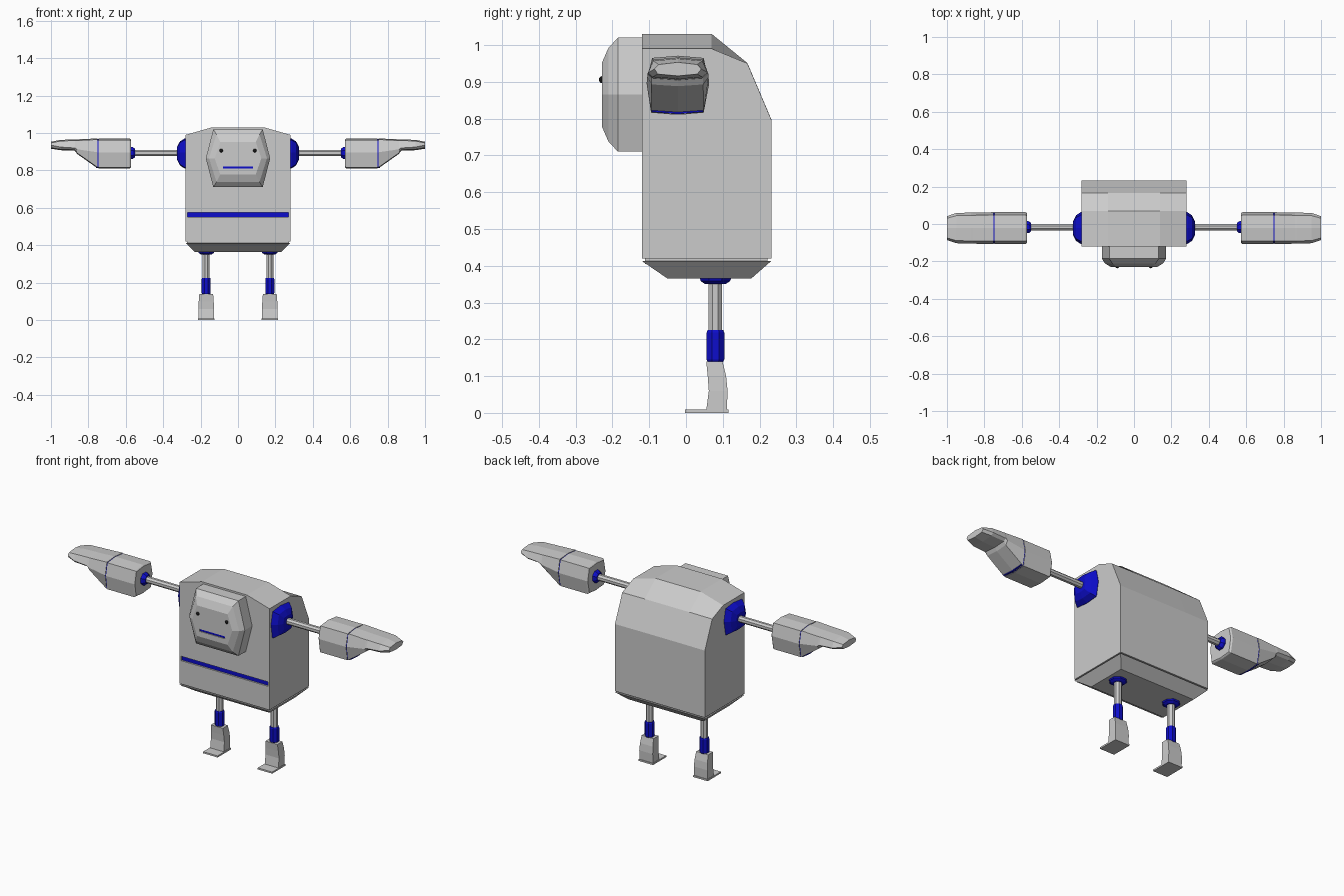
import bpy, bmesh
from math import cos, sin, pi

if "Cube" in bpy.data.objects:
    bpy.data.objects.remove(bpy.data.objects["Cube"])

blue = bpy.data.materials.new("blue")
blue.diffuse_color = (0.004, 0.004, 0.6, 1)
blue.use_nodes = True
blue.node_tree.nodes["Principled BSDF"].inputs["Base Color"].default_value = blue.diffuse_color
black = bpy.data.materials.new("black")
black.diffuse_color = (0.01, 0.01, 0.01, 1)
black.use_nodes = True
black.node_tree.nodes["Principled BSDF"].inputs["Base Color"].default_value = black.diffuse_color


def loft(name, rings, mat=None):
    """Skin a list of equal-length point rings and cap both ends."""
    bm = bmesh.new()
    rows = [[bm.verts.new(p) for p in r] for r in rings]
    n = len(rows[0])
    for a, b in zip(rows, rows[1:]):
        for i in range(n):
            j = (i + 1) % n
            bm.faces.new((a[i], a[j], b[j], b[i]))
    bm.faces.new(rows[0])
    bm.faces.new(rows[-1])
    bmesh.ops.recalc_face_normals(bm, faces=bm.faces[:])
    me = bpy.data.meshes.new(name)
    bm.to_mesh(me)
    bm.free()
    ob = bpy.data.objects.new(name, me)
    bpy.context.collection.objects.link(ob)
    if mat:
        me.materials.append(mat)
    return ob


def box(name, x0, x1, y0, y1, z0, z1, mat=None):
    return loft(name, [[(x0, y0, z), (x1, y0, z), (x1, y1, z), (x0, y1, z)]
                       for z in (z0, z1)], mat)


def recess(ob, name, x, y0, y1, z0, z1):
    """Cut a slot into the front of ob and lay a blue strip at its back."""
    cut = box(name + "_cutter", -x, x, y0, y1, z0, z1)
    cut.hide_render = True
    cut.hide_viewport = True
    m = ob.modifiers.new("slot", 'BOOLEAN')
    m.operation = 'DIFFERENCE'
    m.object = cut
    m.solver = 'EXACT'
    box(name, -x, x, y1 - 0.003, y1 + 0.004, z0, z1, blue)


def turned(name, axis, centre, profile, mat=None, n=8):
    """Stack of n-gons along x or z; profile = (position, radius)."""
    rings = []
    for t, r in profile:
        ring = []
        for k in range(n):
            a = 2 * pi * (k + 0.5) / n
            u, v = centre[0] + r * cos(a), centre[1] + r * sin(a)
            ring.append((t, u, v) if axis == 'x' else (u, v, t))
        rings.append(ring)
    return loft(name, rings, mat)


# Torso shell, sections from front to back
body = loft("body", [[(-0.28, y, 0.42), (0.28, y, 0.42), (0.28, y, s),
                      (0.14, y, t), (-0.14, y, t), (-0.28, y, s)]
                     for y, s, t in ((-0.12, 0.99, 1.03), (0.07, 0.99, 1.03),
                                     (0.167, 0.95, 0.951), (0.232, 0.797, 0.798))])
recess(body, "waist_stripe", 0.27, -0.2, -0.108, 0.551, 0.576)

# Seam core and tapered pelvis
box("seam", -0.272, 0.272, -0.112, 0.222, 0.405, 0.43)
loft("pelvis", [[(-x, a, z), (x, a, z), (x, b, z), (-x, b, z)]
                for x, a, b, z in ((0.28, -0.12, 0.232, 0.413),
                                   (0.232, -0.05, 0.177, 0.365))])

# Hexagonal face block
face = loft("face", [[(-t, y, 0.865 + h), (t, y, 0.865 + h), (m, y, 0.865),
                      (t, y, 0.865 - h), (-t, y, 0.865 - h), (-m, y, 0.865)]
                     for y, m, t, h in ((-0.11, 0.172, 0.132, 0.155),
                                        (-0.185, 0.172, 0.132, 0.155),
                                        (-0.211, 0.155, 0.115, 0.127),
                                        (-0.229, 0.125, 0.095, 0.086))])
recess(face, "mouth", 0.08, -0.3, -0.221, 0.809, 0.822)

# Octagon-like limb section: (y, z) offsets about the arm axis
AY, AZ = -0.022, 0.893
SEC = ((0.07, 0.07), (0, 0.078), (-0.07, 0.07), (-0.085, 0.002),
       (-0.073, -0.077), (0, -0.083), (0.07, -0.077), (0.085, 0.002))


def section(x, k=1.0):
    return [(x, AY + k * y, AZ + k * z) for y, z in SEC]


def hand_ring(x, width, top, edge, low):
    """Hand section with its own top, side edge and underside heights."""
    z = (top - 0.006, top, top - 0.006, edge, low + 0.005, low, low + 0.005, edge)
    return [(x, AY + width * s[0], h) for s, h in zip(SEC, z)]


for s, side in ((1, "left"), (-1, "right")):
    # Eye
    bpy.ops.mesh.primitive_uv_sphere_add(segments=10, ring_count=6, radius=0.01,
                                         location=(s * 0.09, -0.227, 0.906))
    eye = bpy.context.object
    eye.name = side + "_eye"
    eye.data.materials.append(black)

    # Shoulder dome, arm rod and wrist ball
    loft(side + "_shoulder", [section(s * x, k) for x, k in
                              ((0.27, 1), (0.285, 1), (0.31, 0.8), (0.325, 0.45))], blue)
    c = (AY + 0.005, AZ)
    turned(side + "_arm", 'x', c, [(s * 0.31, 0.018), (s * 0.57, 0.018)])
    turned(side + "_wrist", 'x', c,
           [(s * 0.55, 0.024), (s * 0.562, 0.034), (s * 0.59, 0.037)], blue)

    # Forearm cuff, seam and hand with fingers over a sloping thumb block
    loft(side + "_cuff", [section(s * x, k) for x, k in
                          ((0.572, 0.92), (0.576, 0.97), (0.58, 1), (0.747, 1))])
    loft(side + "_cuff_seam", [section(s * 0.74, 0.97), section(s * 0.76, 0.97)], blue)
    loft(side + "_hand", [hand_ring(s * x, w, t, e, l) for x, w, t, e, l in
                          ((0.752, 1, 0.971, 0.897, 0.812),
                           (0.86, 0.98, 0.966, 0.913, 0.888),
                           (0.872, 0.98, 0.966, 0.92, 0.905),
                           (0.95, 0.95, 0.963, 0.925, 0.908),
                           (1.0, 0.75, 0.953, 0.935, 0.916))])

    # Hip dome, leg rod and ankle sleeve
    cx = s * 0.17
    c = (cx, 0.08)
    turned(side + "_hip", 'z', c, [(0.37, 0.048), (0.358, 0.043), (0.35, 0.03)], blue)
    turned(side + "_leg", 'z', c, [(0.355, 0.02), (0.21, 0.02)])
    turned(side + "_ankle", 'z', c,
           [(0.225, 0.023), (0.218, 0.026), (0.145, 0.026), (0.138, 0.022)], blue)

    # Boot shaft and flat sole
    loft(side + "_foot", [[(cx - w, a, z), (cx + w, a, z), (cx + w, b, z), (cx - w, b, z)]
                          for z, a, b, w in ((0.14, 0.055, 0.099, 0.037),
                                             (0.1, 0.059, 0.109, 0.04),
                                             (0.06, 0.062, 0.113, 0.042),
                                             (0.006, 0.055, 0.111, 0.042))])
    box(side + "_sole", cx - 0.045, cx + 0.045, -0.003, 0.115, 0, 0.009)
